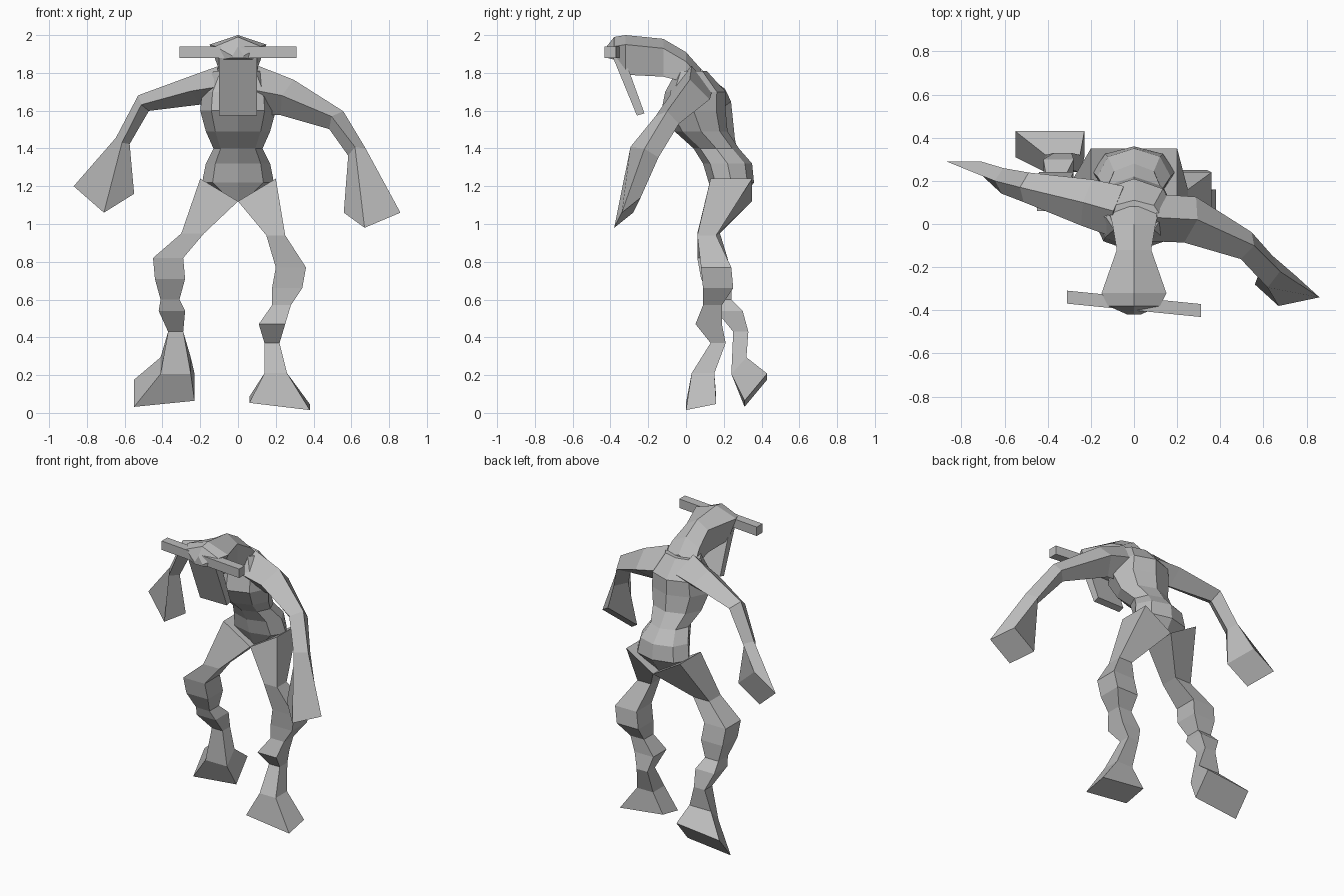
import bpy
import bmesh
import math
from mathutils import Vector

default_cube = bpy.data.objects.get("Cube")
if default_cube:
    bpy.data.objects.remove(default_cube, do_unlink=True)


def make_material(name, shade):
    material = bpy.data.materials.new(name)
    material.use_nodes = True
    colour = (shade, shade, shade, 1)
    material.diffuse_color = colour
    shader = material.node_tree.nodes["Principled BSDF"]
    shader.inputs["Base Color"].default_value = colour
    return material


clay_grey = make_material("clay_grey", .5)
SQUARE = [(-1, -1), (1, -1), (1, 1), (-1, 1)]


def loft(name, rings):
    """Skin a sequence of equal-sized point rings and cap both ends."""
    bm = bmesh.new()
    loops = [[bm.verts.new(point) for point in ring] for ring in rings]
    for lower, upper in zip(loops, loops[1:]):
        for i in range(len(lower)):
            bm.faces.new((lower[i - 1], lower[i], upper[i], upper[i - 1]))
    bm.faces.new(loops[0])
    bm.faces.new(loops[-1])
    bmesh.ops.recalc_face_normals(bm, faces=bm.faces[:])
    mesh = bpy.data.meshes.new(name)
    bm.to_mesh(mesh)
    bm.free()
    mesh.materials.append(clay_grey)
    part = bpy.data.objects.new(name, mesh)
    bpy.context.collection.objects.link(part)


def box_ring(x, y, z, width, depth, slope_x=0, slope_y=0):
    """Four-sided section given by half sizes, tilted by slopes."""
    return [(x + i * width, y + j * depth,
             z + i * width * slope_x + j * depth * slope_y)
            for i, j in SQUARE]


def diamond_ring(centre, across, along):
    """Four-sided section given by its two half diagonals."""
    return [centre + across, centre + along, centre - across, centre - along]


def oval_ring(y, z, width, depth):
    """Eight-sided torso section with a corner on the centre line."""
    angles = [math.tau * step / 8 for step in range(8)]
    return [(width * math.sin(angle), y - depth * math.cos(angle), z)
            for angle in angles]


def head_ring(y, top, bottom, width):
    """Five-sided head section: top ridge, brow edges and narrower jaw."""
    jaw, brow = min(width, .09), top - .05
    return [(0, y, top), (width, y, brow), (jaw, y, bottom),
            (-jaw, y, bottom), (-width, y, brow)]


def arm(name, path, hand_centre, hand_across, hand_along):
    """Sweep diamonds square to the path, ending in an oblique flared hand."""
    hand = Vector(hand_centre)
    points = [Vector(centre) for centre, tall, deep in path] + [hand]
    rings = []
    for i, (centre, tall, deep) in enumerate(path):
        direction = (points[i + 1] - points[max(i - 1, 0)]).normalized()
        forward = Vector((0, -1, 0))
        forward = (forward - direction * forward.dot(direction)).normalized()
        side = direction.cross(forward)
        rings.append(diamond_ring(points[i], side * tall, forward * deep))
    across, along = Vector(hand_across), Vector(hand_along)
    # Keep the corner order of the hand in step with the swept sections
    if across.dot(side) < 0:
        across = -across
    if along.dot(forward) < 0:
        along = -along
    rings.append(diamond_ring(hand, across, along))
    loft(name, rings)


def leg(name, side, joints, foot):
    """Hip shared by both sides, square joint sections, then a tilted foot."""
    hip = box_ring(side * .1, .24, 1.18, .1, .11, slope_x=side * .6)
    rings = [box_ring(x, y, z, size, size) for x, y, z, size in joints]
    loft(name, [hip] + rings + foot)


# Torso from crotch to shoulders: y, z, half width, half depth
torso_profile = [
    (.23, 1.12, .05, .06), (.24, 1.22, .19, .12), (.22, 1.32, .17, .13),
    (.16, 1.4, .13, .12), (.08, 1.49, .17, .14), (.04, 1.6, .2, .17),
    (.05, 1.7, .19, .16), (.03, 1.81, .13, .08),
]
loft("torso", [oval_ring(*section) for section in torso_profile])

# Neck and head, running forward: y, top, bottom, half width
head_profile = [
    (.08, 1.82, 1.7, .12), (0, 1.91, 1.75, .1), (-.12, 1.98, 1.78, .08),
    (-.32, 2, 1.79, .15), (-.38, 1.99, 1.87, .12), (-.42, 1.94, 1.88, .03),
]
loft("head", [head_ring(*section) for section in head_profile])

# Flat snout hanging from the head
loft("snout", [
    box_ring(0, -.36, 1.89, width=.1, depth=.03),
    box_ring(0, -.24, 1.58, width=.1, depth=.02, slope_y=.3),
])

# Slightly turned crossbar of horns
loft("horns", [
    [(x, -.37 - x / 10 + j * .03, 1.91 + k * .03) for j, k in SQUARE]
    for x in (-.31, .31)
])

# Arms from shoulder to wrist: centre, half height, half depth
arm(
    "left_arm",
    path=[
        ((.08, .03, 1.71), .13, .11),
        ((.26, .02, 1.67), .1, .11),
        ((.52, -.1, 1.55), .06, .07),
        ((.63, -.22, 1.38), .05, .08),
    ],
    hand_centre=(.71, -.31, 1.06),
    hand_across=(.15, -.03, 0),
    hand_along=(-.04, -.07, -.08),
)
arm(
    "right_arm",
    path=[
        ((-.08, .06, 1.73), .11, .12),
        ((-.22, .1, 1.71), .08, .11),
        ((-.5, .17, 1.64), .05, .07),
        ((-.61, .2, 1.44), .04, .06),
    ],
    hand_centre=(-.71, .26, 1.18),
    hand_across=(-.16, .03, .02),
    hand_along=(0, -.03, -.12),
)

# Legs from thigh to ankle: x, y, z, half size
leg(
    "left_leg",
    side=1,
    joints=[
        (.2, .11, .94, .05), (.28, .16, .77, .08), (.26, .17, .66, .08),
        (.23, .14, .57, .05), (.18, .12, .47, .07), (.18, .17, .37, .04),
        (.2, .09, .21, .06),
    ],
    foot=[box_ring(.22, .08, .05, .16, .08, slope_x=-.12, slope_y=.2)],
)
leg(
    "right_leg",
    side=-1,
    joints=[
        (-.24, .12, .95, .06), (-.37, .14, .82, .08), (-.36, .16, .71, .08),
        (-.36, .19, .6, .05), (-.35, .23, .54, .07), (-.33, .29, .43, .04),
    ],
    foot=[
        box_ring(-.33, .28, .25, .08, .04, slope_y=1.1),
        box_ring(-.39, .37, .12, .16, .06, slope_x=.1, slope_y=1.2),
    ],
)
